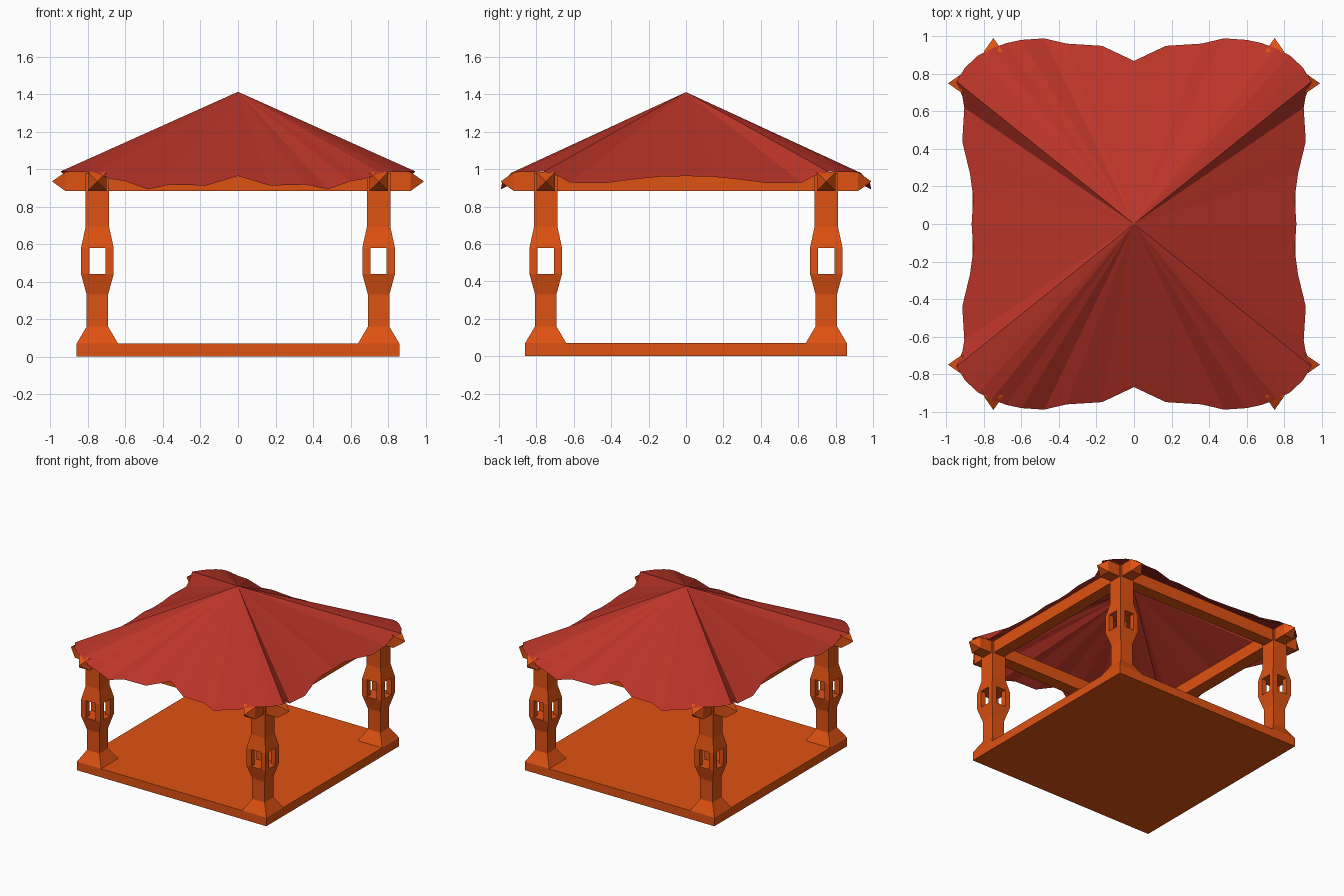
import bpy, bmesh

if "Cube" in bpy.data.objects:
    bpy.data.objects.remove(bpy.data.objects["Cube"])

def material(name, rgb):
    m = bpy.data.materials.new(name)
    m.diffuse_color = (*rgb, 1)
    m.use_nodes = True
    m.node_tree.nodes["Principled BSDF"].inputs["Base Color"].default_value = m.diffuse_color
    return m

WOOD = material("orange wood", (0.74, 0.084, 0.006))
CLOTH = material("red cloth", (0.50, 0.035, 0.022))

def finish(name, bm, mat, recalc=True):
    if recalc:
        bmesh.ops.recalc_face_normals(bm, faces=bm.faces)
    me = bpy.data.meshes.new(name)
    bm.to_mesh(me)
    bm.free()
    me.materials.append(mat)
    ob = bpy.data.objects.new(name, me)
    bpy.context.collection.objects.link(ob)
    return ob

def stack(bm, cx, cy, profile):
    """Square rings (half width, z) joined into a capped solid."""
    rings = [[bm.verts.new((cx + sx * h, cy + sy * h, z))
              for sx, sy in ((-1, -1), (1, -1), (1, 1), (-1, 1))]
             for h, z in profile]
    for a, b in zip(rings, rings[1:]):
        for i in range(4):
            j = (i + 1) % 4
            bm.faces.new((a[i], a[j], b[j], b[i]))
    bm.faces.new(rings[0][::-1])
    bm.faces.new(rings[-1])

# floor slab
bm = bmesh.new()
stack(bm, 0, 0, [(0.86, 0), (0.86, 0.07)])
finish("floor", bm, WOOD)

# corner posts with a four-way opening
P, W, H = 0.75, 0.087, 0.043
for sx, nx in ((-1, "left"), (1, "right")):
    for sy, ny in ((-1, "front"), (1, "back")):
        bm = bmesh.new()
        stack(bm, sx * P, sy * P, [(0.11, 0.07), (0.057, 0.16), (0.057, 0.33), (W, 0.44)])
        stack(bm, sx * P, sy * P, [(W, 0.58), (0.063, 0.69), (0.063, 0.98)])
        c, h = (W + H) / 2, (W - H) / 2
        for ax in (-1, 1):
            for ay in (-1, 1):
                stack(bm, sx * P + ax * c, sy * P + ay * c, [(h, 0.44), (h, 0.58)])
        finish(f"{ny}_{nx}_post", bm, WOOD)

# beams with pointed ends
def beam(name, along_x, offset):
    bm = bmesh.new()
    def v(a, b, z):
        return bm.verts.new((a, offset + b, z) if along_x else (offset + b, a, z))
    lo, hi, w = 0.883, 0.984, 0.05
    ends = [[v(a, b, z) for b, z in ((-w, lo), (w, lo), (w, hi), (-w, hi))]
            for a in (-0.92, 0.92)]
    tips = [v(a, 0, 0.934) for a in (-0.992, 0.992)]
    for i in range(4):
        j = (i + 1) % 4
        bm.faces.new((ends[0][i], ends[0][j], ends[1][j], ends[1][i]))
        for e, t in zip(ends, tips):
            bm.faces.new((e[i], e[j], t))
    finish(name, bm, WOOD)

beam("front_beam", True, -P)
beam("back_beam", True, P)
beam("left_beam", False, -P)
beam("right_beam", False, P)

# cloth roof: a fan from the peak to a wavy hem, one quarter mirrored four ways
hem = [(0, 0.87, 0.963), (0.17, 0.95, 0.912), (0.36, 0.962, 0.917), (0.48, 0.99, 0.892),
       (0.60, 0.982, 0.935), (0.68, 0.965, 0.948), (0.76, 0.935, 0.98), (0.83, 0.90, 0.985),
       (0.90, 0.835, 0.985), (0.947, 0.76, 0.987), (0.915, 0.68, 0.962), (0.905, 0.62, 0.928),
       (0.916, 0.44, 0.925), (0.875, 0.27, 0.947), (0.857, 0.14, 0.96), (0.866, 0, 0.963)]
bm = bmesh.new()
for sx in (-1, 1):
    for sy in (-1, 1):
        peak = bm.verts.new((0, 0, 1.412))
        vs = [bm.verts.new((sx * x, sy * y, z)) for x, y, z in hem]
        for a, b in zip(vs, vs[1:]):
            bm.faces.new((peak, b, a) if sx * sy > 0 else (peak, a, b))
bmesh.ops.remove_doubles(bm, verts=bm.verts, dist=0.0005)
finish("cloth_roof", bm, CLOTH, recalc=False)
